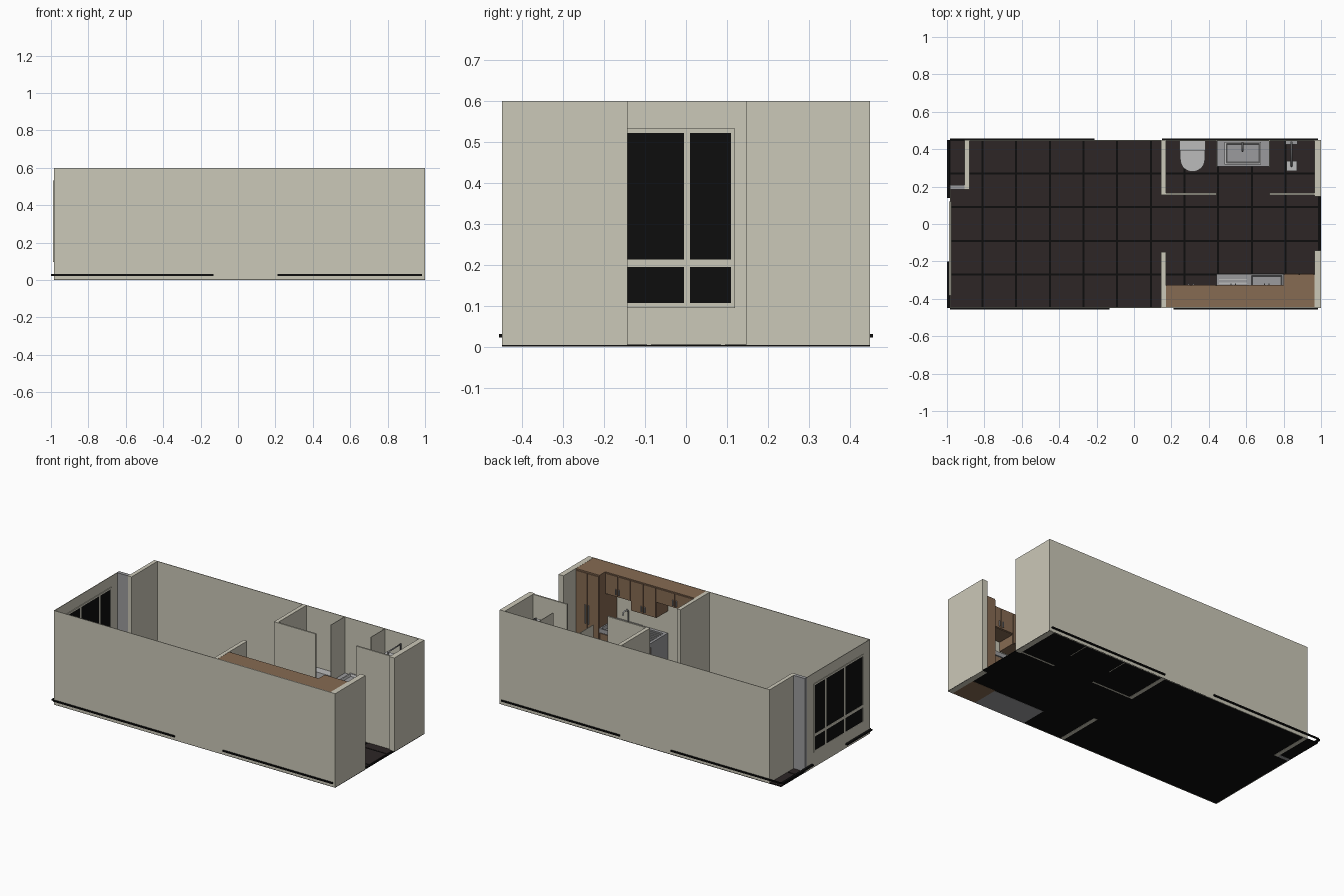
import bpy, bmesh, math
from mathutils import Vector

if "Cube" in bpy.data.objects:
    bpy.data.objects.remove(bpy.data.objects["Cube"])

def mat(name, r, g, b):
    m = bpy.data.materials.new(name)
    m.diffuse_color = (r, g, b, 1)
    m.use_nodes = True
    m.node_tree.nodes["Principled BSDF"].inputs["Base Color"].default_value = m.diffuse_color
    return m

BEIGE = mat("wall_beige", .60, .58, .48)
WOOD = mat("wood", .24, .145, .085)
TILE = mat("tile_dark", .026, .019, .019)
BLACK = mat("black", .004, .004, .004)
STEEL = mat("steel", .33, .33, .34)
WHITE = mat("ceramic", .50, .50, .50)

def finish(bm, name, m):
    bmesh.ops.recalc_face_normals(bm, faces=bm.faces)
    me = bpy.data.meshes.new(name)
    bm.to_mesh(me)
    bm.free()
    ob = bpy.data.objects.new(name, me)
    bpy.context.collection.objects.link(ob)
    if m:
        me.materials.append(m)
    return ob

def cube(bm, x0, x1, y0, y1, z0, z1):
    vs = bmesh.ops.create_cube(bm, size=1)["verts"]
    for v in vs:
        v.co = Vector((x0 + (v.co.x + .5) * (x1 - x0),
                       y0 + (v.co.y + .5) * (y1 - y0),
                       z0 + (v.co.z + .5) * (z1 - z0)))

def boxes(name, m, *dims):
    bm = bmesh.new()
    for d in dims:
        cube(bm, *d)
    return finish(bm, name, m)

def basin(name, m, box, rim, depth):
    """Box with a sunken bowl in its top face."""
    bm = bmesh.new()
    cube(bm, *box)
    bm.normal_update()
    top = max(bm.faces, key=lambda f: f.calc_center_median().z)
    bmesh.ops.inset_region(bm, faces=[top], thickness=rim)
    bmesh.ops.inset_region(bm, faces=[top], thickness=.008, depth=0)
    for v in top.verts:
        v.co.z -= depth
    return finish(bm, name, m)

def prism(name, m, pts, z0, z1, taper=1.0, pivot=(0, 0)):
    """Extruded outline, scaled about pivot at the bottom."""
    bm = bmesh.new()
    p = Vector(pivot)
    lo = [bm.verts.new((*(p + (Vector(q) - p) * taper), z0)) for q in pts]
    hi = [bm.verts.new((*q, z1)) for q in pts]
    bm.faces.new(lo)
    bm.faces.new(hi)
    n = len(pts)
    for i in range(n):
        bm.faces.new((lo[i], lo[(i + 1) % n], hi[(i + 1) % n], hi[i]))
    return finish(bm, name, m)

def pipe(name, m, pts, r):
    c = bpy.data.curves.new(name, 'CURVE')
    c.dimensions = '3D'
    c.bevel_depth = r
    c.bevel_resolution = 2
    c.use_fill_caps = True
    s = c.splines.new('POLY')
    s.points.add(len(pts) - 1)
    for p, q in zip(s.points, pts):
        p.co = (*q, 1)
    ob = bpy.data.objects.new(name, c)
    c.materials.append(m)
    bpy.context.collection.objects.link(ob)

Y, H, T = .449, .6, .004

# Floor: black grout slab with dark tiles
boxes("floor_grout", BLACK, (-.985, 1, -Y, Y, .001, .004))
xs = [-.985] + [-.81 + .18 * i for i in range(11)] + [1.0]
ys = [-Y, -.27, -.09, .09, .27, Y]
g = .005
boxes("floor_tiles", TILE, *[(a + g, b - g, c + g, d - g, .003, .006)
      for a, b in zip(xs, xs[1:]) for c, d in zip(ys, ys[1:])])

# Outer walls
boxes("front_wall", BEIGE, (-.985, 1, -Y, -Y + T, 0, H))
boxes("back_wall", BEIGE, (-.905, 1, Y - T, Y, 0, H))
boxes("right_walls", BEIGE, (.965, 1, -Y, -.143, 0, H), (.965, 1, .147, Y, 0, H))
boxes("left_wall", BEIGE, (-.985, -.981, -Y, .186, 0, H))
boxes("recess_wall", BEIGE, (-.905, -.88, .185, Y, 0, H))
boxes("recess_door", STEEL, (-.985, -.905, .185, .208, 0, H))

# Inner walls: bathroom and kitchen
boxes("bath_walls", BEIGE,
      (.145, .17, .155, Y, 0, H), (.17, .44, .155, .165, 0, H), (.725, .965, .155, .165, 0, H))
boxes("bath_dividers", BEIGE, (.438, .442, .305, Y, 0, H), (.723, .727, .305, Y, 0, H))
boxes("kitchen_wall", BEIGE, (.145, .17, -Y, -.15, 0, H))

# Window: frame and six panes
W0, W1 = -.988, -.977
cols = [(-.37, -.195), (-.18, -.005), (.01, .11)]
rows = [(.107, .195), (.213, .522)]
boxes("window_panes", BLACK, *[(W0 + .001, W1 - .001, a, b, c, d) for a, b in cols for c, d in rows])
boxes("window_frame", BEIGE,
      (W0, W1, -.382, .12, .095, .107), (W0, W1, -.382, .12, .522, .533),
      (W0, W1, -.382, .12, .195, .213),
      *[(W0, W1, a, b, .107, .522) for a, b in ((-.382, -.37), (-.195, -.18), (-.005, .01), (.11, .12))])

# Dimension bars along the outside
for name, s in (("front_bars", -1), ("back_bars", 1)):
    a, b = sorted((s * Y, s * .457))
    gap = (-.13, .21) if s < 0 else (-.21, .15)
    boxes(name, BLACK, (-.985, gap[0], a, b, .022, .031), (gap[1], .985, a, b, .022, .031))
boxes("left_bars", BLACK, (-1, -.985, -Y, -.2, .022, .031), (-1, -.985, .14, Y, .022, .031))

# Kitchen: tall cabinet, upper cabinets
boxes("tall_cabinet", WOOD, (.8, .965, -Y + T, -.27, 0, H - .001))
boxes("tall_doors", WOOD, (.803, .881, -.27, -.265, .02, .59), (.884, .962, -.27, -.265, .02, .59))
boxes("tall_handles", STEEL, *[(x - .003, x + .003, -.265, -.257, .27, .39) for x in (.872, .893)])
uppers = [(.17, .44, .5), (.44, .62, .4), (.62, .8, .46)]
boxes("upper_cabinets", WOOD, *[(a, b, -Y + T, -.33, z, H - .001) for a, b, z in uppers])
doors, knobs = [], []
for a, b, z in uppers:
    m = (a + b) / 2
    doors += [(a + .003, m - .002, -.33, -.325, z + .004, .592),
              (m + .002, b - .003, -.33, -.325, z + .004, .592)]
    knobs += [(m + s - .003, m + s + .003, -.325, -.318, z + .015, z + .05) for s in (-.012, .012)]
boxes("upper_doors", WOOD, *doors)
boxes("upper_handles", STEEL, *knobs)

# Kitchen: base unit, drainer, sink and tap
boxes("base_cabinet", STEEL, (.44, .8, -Y + T, -.275, 0, .235))
boxes("base_doors", WOOD, *[(.443 + .119 * i, .559 + .119 * i, -.275, -.271, .02, .23) for i in range(3)])
boxes("drainer_top", STEEL, (.44, .62, -Y + T, -.267, .235, .26))
boxes("drainer_ribs", WHITE, *[(.455, .605, y, y + .006, .26, .265)
      for y in [-.42 + .02 * i for i in range(7)]])
basin("kitchen_sink", STEEL, (.62, .8, -Y + T, -.267, .235, .262), .012, .02)
pipe("kitchen_tap", WHITE, [(.71, -.432, .26), (.71, -.432, .33), (.71, -.42, .345),
                            (.71, -.385, .345), (.71, -.375, .325)], .005)

# Toilet: tapered bowl, seat and cistern
def d_shape(cx, hw, y0, y1):
    arc = [(cx + hw * math.cos(t), y0 + hw + hw * math.sin(t))
           for t in [-math.pi * i / 14 for i in range(15)]]
    return arc + [(cx - hw, y1), (cx + hw, y1)]
prism("toilet_bowl", WHITE, d_shape(.313, .058, .295, .44), .006, .11, .72, (.313, .42))
prism("toilet_seat", WHITE, d_shape(.313, .066, .28, .40), .11, .124)
boxes("toilet_cistern", WHITE, (.247, .379, .395, .444, .11, .215), (.244, .382, .392, .445, .215, .225))

# Washbasin and tap
boxes("vanity", STEEL, (.443, .722, .32, .445, .006, .225))
boxes("vanity_top", STEEL, (.443, .722, .308, .445, .225, .242))
basin("washbasin", WHITE, (.485, .68, .318, .438, .235, .256), .012, .018)
pipe("basin_tap", STEEL, [(.58, .434, .25), (.58, .434, .29), (.58, .395, .295), (.58, .39, .28)], .005)

# Shower: wall plate, riser, arm and square head
pipe("shower_riser", STEEL, [(.842, .438, .26), (.842, .438, .535), (.842, .31, .535), (.842, .31, .52)], .005)
boxes("shower_head", WHITE, (.815, .872, .283, .336, .508, .52))
boxes("shower_mixer", STEEL, (.81, .874, .425, .445, .26, .28))
